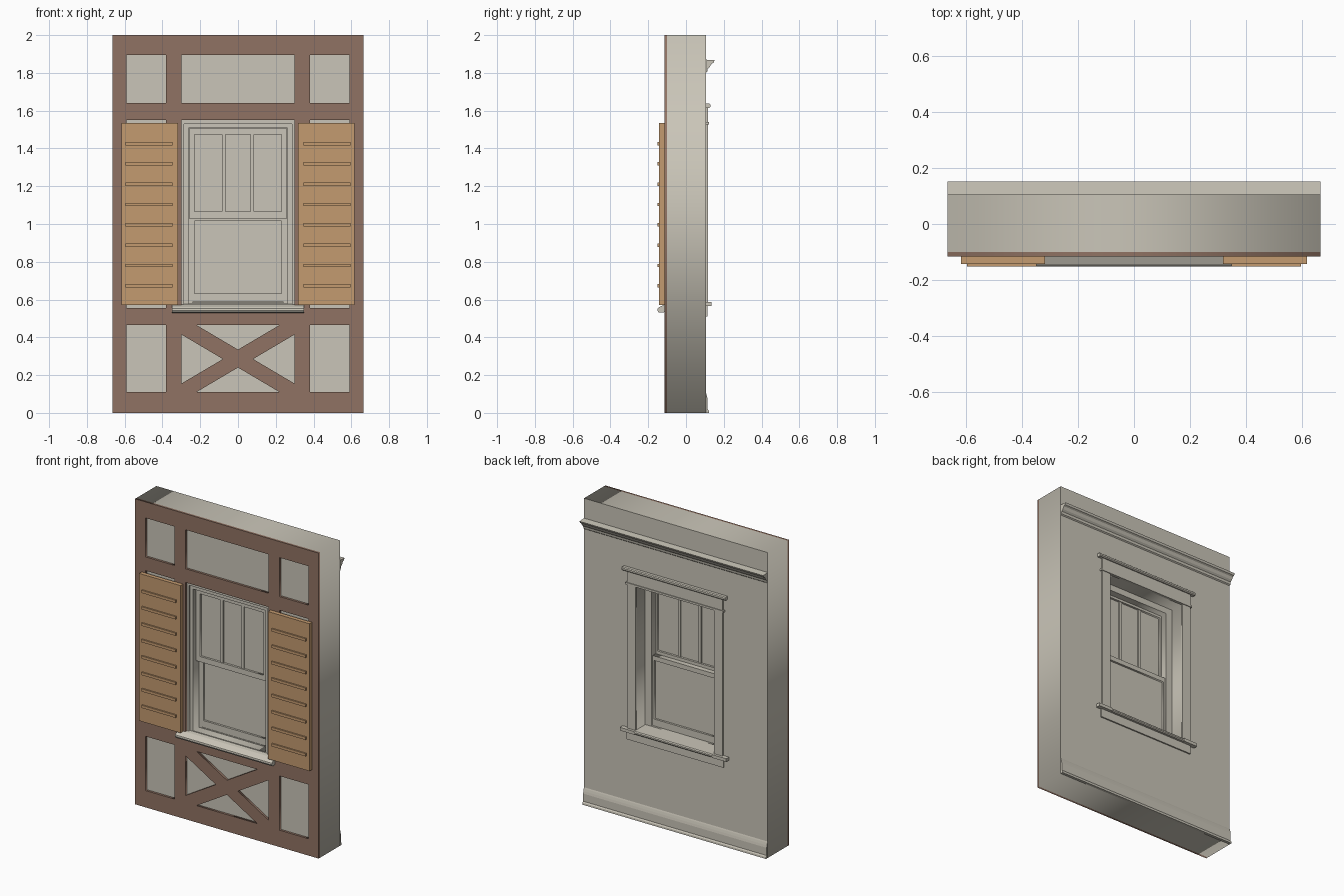
import bpy, bmesh
from mathutils import Matrix, Vector

cube = bpy.data.objects.get("Cube")
if cube:
    bpy.data.objects.remove(cube, do_unlink=True)


def material(name, color):
    m = bpy.data.materials.new(name)
    m.use_nodes = True
    m.diffuse_color = (*color, 1)
    m.node_tree.nodes["Principled BSDF"].inputs["Base Color"].default_value = (*color, 1)
    return m


PLASTER = material("warm plaster", (0.59, 0.56, 0.48))
TIMBER = material("brown timber", (0.28, 0.17, 0.125))
SHUTTER = material("tan shutter wood", (0.55, 0.325, 0.16))


def add_mesh(name, bm, mat):
    bmesh.ops.recalc_face_normals(bm, faces=bm.faces)
    me = bpy.data.meshes.new(name)
    bm.to_mesh(me)
    bm.free()
    me.materials.clear()
    me.materials.append(mat)
    ob = bpy.data.objects.new(name, me)
    bpy.context.scene.collection.objects.link(ob)
    return ob


def box(name, x, y, z, mat=PLASTER):
    bm = bmesh.new()
    bmesh.ops.create_cube(bm, size=1)
    for v in bm.verts:
        v.co = Vector([(r[0] + r[1]) / 2 + c * (r[1] - r[0]) for r, c in zip((x, y, z), v.co)])
    return add_mesh(name, bm, mat)


def extrusion(name, profile, half, mat=PLASTER):
    """Sweep a (y, z) profile along x."""
    bm = bmesh.new()
    face = bm.faces.new([bm.verts.new((-half, y, z)) for y, z in profile])
    out = bmesh.ops.extrude_face_region(bm, geom=[face])["geom"]
    verts = [g for g in out if isinstance(g, bmesh.types.BMVert)]
    bmesh.ops.translate(bm, verts=verts, vec=(2 * half, 0, 0))
    return add_mesh(name, bm, mat)


def rect(x0, x1, z0, z1):
    return [(x0, z0), (x1, z0), (x1, z1), (x0, z1)]


def panel(name, loops, y0, y1, mat=PLASTER):
    """Flat slab in the xz plane: first loop is the outline, others are holes."""
    cu = bpy.data.curves.new(name, 'CURVE')
    cu.dimensions = '2D'
    cu.fill_mode = 'BOTH'
    cu.extrude = (y1 - y0) / 2
    for loop in loops:
        s = cu.splines.new('POLY')
        s.points.add(len(loop) - 1)
        for p, (x, z) in zip(s.points, loop):
            p.co = (x, z, 0, 1)
        s.use_cyclic_u = True
    tmp = bpy.data.objects.new(name + "_outline", cu)
    bpy.context.scene.collection.objects.link(tmp)
    dg = bpy.context.evaluated_depsgraph_get()
    me = bpy.data.meshes.new_from_object(tmp.evaluated_get(dg))
    bpy.data.objects.remove(tmp, do_unlink=True)
    bm = bmesh.new()
    bm.from_mesh(me)
    bpy.data.meshes.remove(me)
    bmesh.ops.remove_doubles(bm, verts=bm.verts, dist=1e-5)
    bmesh.ops.transform(bm, verts=bm.verts,
                        matrix=Matrix.Translation((0, (y0 + y1) / 2, 0)) @ Matrix.Rotation(1.5707963, 4, 'X'))
    return add_mesh(name, bm, mat)


def mirrored(loop):
    return [(-x, z) for x, z in reversed(loop)]


W = 0.665
BACK = 0.105

# Wall with window opening
panel("wall", [rect(-W, W, 0, 2), rect(-0.285, 0.285, 0.565, 1.53)], -0.1, BACK)

# Half-timbering with all its openings, including the cross brace
side_holes = [rect(0.38, 0.59, a, b) for a, b in ((0.11, 0.465), (0.555, 1.55), (1.64, 1.895))]
brace_side = [(0.3, 0.155), (0.3, 0.415), (0.08, 0.285)]
holes = side_holes + [brace_side]
holes += [mirrored(h) for h in holes]
holes += [rect(-0.3, 0.3, 1.64, 1.895), rect(-0.3, 0.3, 0.555, 1.55),
          [(-0.22, 0.465), (0, 0.335), (0.22, 0.465)],
          [(-0.22, 0.11), (0.22, 0.11), (0, 0.24)]]
panel("timber_frame", [rect(-W, W, 0, 2)] + holes, -0.115, -0.1, TIMBER)

# Window frame, stepped for the two sashes
outline = rect(-0.285, 0.285, 0.565, 1.53)
panel("outer_window_frame", [outline, rect(-0.262, 0.262, 0.58, 1.507)], -0.09, -0.03)
panel("inner_window_frame", [outline, rect(-0.24, 0.24, 0.585, 1.49)], -0.03, 0.015)


def sash(name, half, z0, z1, rail0, rail1, y0, y1):
    panel(name, [rect(-half, half, z0, z1), rect(-0.23, 0.23, z0 + rail0, z1 - rail1)], y0, y1)
    mid = (y0 + y1) / 2
    box(name + "_pane", (-0.23, 0.23), (mid - 0.003, mid + 0.003), (z0 + rail0, z1 - rail1))


sash("upper_sash", 0.26, 1.03, 1.505, 0.035, 0.03, -0.065, -0.031)
sash("lower_sash", 0.24, 0.587, 1.045, 0.045, 0.03, -0.03, 0.003)
for side, x in (("left", 0.075), ("right", -0.075)):
    box("upper_muntin_" + side, (x - 0.009, x + 0.009), (-0.06, -0.036), (1.065, 1.475))

# Sloping outside sill with a rounded nose
extrusion("outside_sill", [(-0.06, 0.58), (-0.115, 0.572), (-0.142, 0.56), (-0.15, 0.553),
                           (-0.152, 0.543), (-0.147, 0.533), (-0.135, 0.53), (-0.1, 0.535),
                           (-0.06, 0.56)], 0.35)

# Shutters with raised slats
for side, s in (("left", 1), ("right", -1)):
    box("shutter_" + side, sorted((s * 0.317, s * 0.617)), (-0.142, -0.115), (0.57, 1.535), SHUTTER)
    for i in range(8):
        z = 0.673 + i * 0.1075
        box(f"shutter_slat_{side}_{i + 1}", sorted((s * 0.347, s * 0.595)),
            (-0.151, -0.142), (z - 0.009, z + 0.009), SHUTTER)
    # Inside casing, one upright per side
    box("inside_casing_" + side, sorted((s * 0.285, s * 0.345)), (BACK, 0.117), (0.585, 1.53))

# Inside head casing, cap, stool and apron
box("head_bead", (-0.355, 0.355), (BACK, 0.122), (1.527, 1.54))
box("head_casing", (-0.345, 0.345), (BACK, 0.117), (1.54, 1.62))
extrusion("head_cap", [(BACK, 1.615), (0.124, 1.615), (0.13, 1.621), (0.13, 1.632),
                       (0.124, 1.637), (BACK, 1.637)], 0.375)
extrusion("inside_stool", [(0.015, 0.565), (0.128, 0.565), (0.134, 0.571), (0.134, 0.58),
                           (0.128, 0.586), (0.015, 0.586)], 0.284)
for side, s in (("left", 1), ("right", -1)):
    box("stool_horn_" + side, sorted((s * 0.284, s * 0.385)), (BACK, 0.134), (0.565, 0.586))
box("inside_apron", (-0.35, 0.35), (BACK, 0.114), (0.51, 0.565))

# Crown moulding and baseboard across the inside
extrusion("crown_moulding", [(BACK, 1.8), (0.112, 1.806), (0.115, 1.822), (0.126, 1.832),
                             (0.135, 1.848), (0.146, 1.854), (0.152, 1.867), (BACK, 1.87)], W)
extrusion("baseboard", [(BACK, 0), (0.122, 0), (0.121, 0.012), (0.115, 0.02), (0.115, 0.07),
                        (0.112, 0.085), (0.108, 0.1), (BACK, 0.108)], W)
